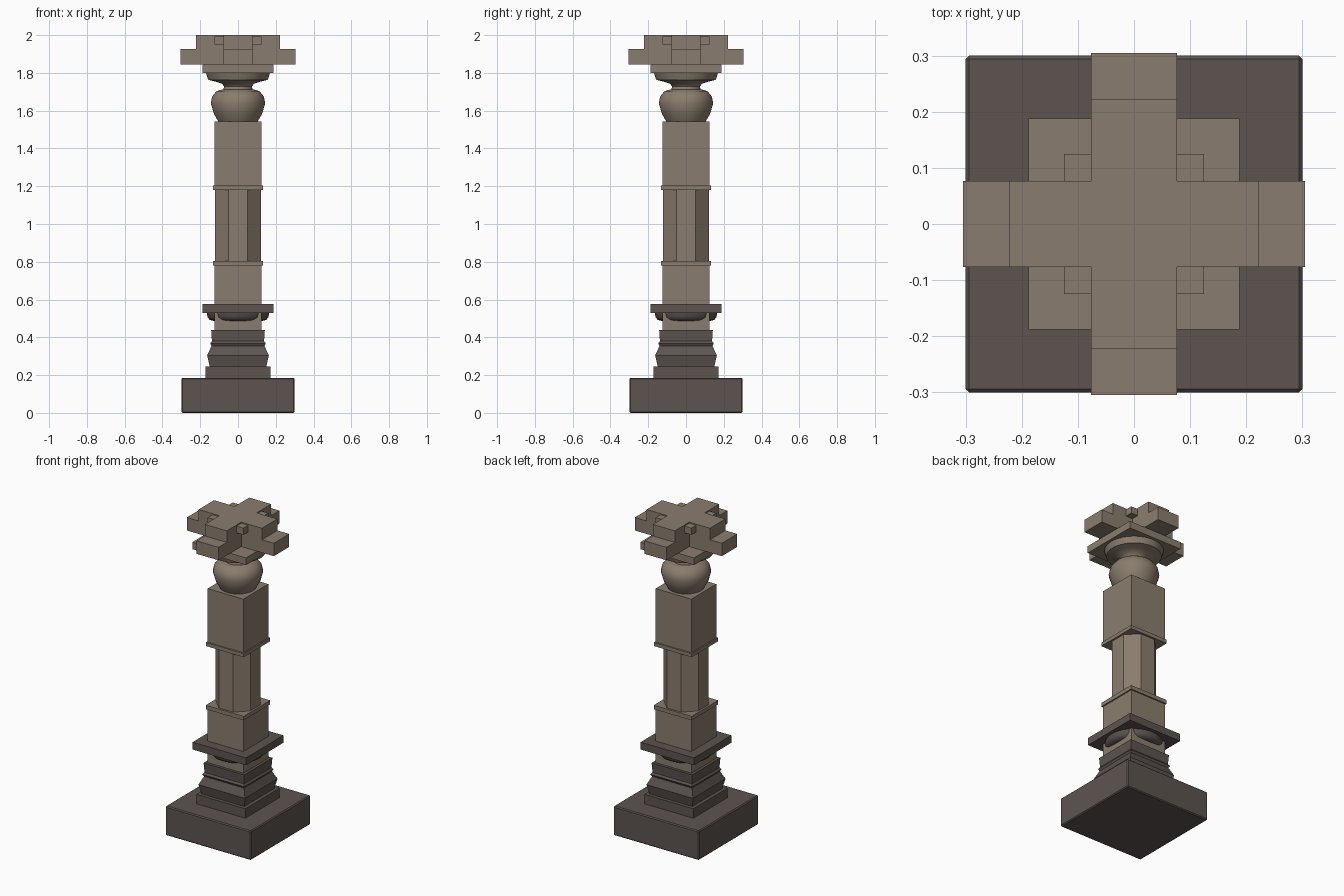
import bpy, bmesh, math

if "Cube" in bpy.data.objects:
    bpy.data.objects.remove(bpy.data.objects["Cube"])


def material(name, color):
    m = bpy.data.materials.new(name)
    m.diffuse_color = (*color, 1)
    m.use_nodes = True
    m.node_tree.nodes["Principled BSDF"].inputs["Base Color"].default_value = m.diffuse_color
    return m


TAN = material("tan stone", (0.255, 0.204, 0.156))
DARK = material("dark stone", (0.108, 0.088, 0.080))


def loft(name, rings, sides, mat, smooth=False):
    """Stack of regular rings (radius, z); square and octagon radii reach to the flat sides."""
    bm = bmesh.new()
    k = 1 if smooth else 1 / math.cos(math.pi / sides)
    rows = []
    for r, z in rings:
        angles = [2 * math.pi * (i + 0.5) / sides for i in range(sides)]
        rows.append([bm.verts.new((r * k * math.cos(a), r * k * math.sin(a), z)) for a in angles])
    for low, high in zip(rows, rows[1:]):
        for i in range(sides):
            j = (i + 1) % sides
            bm.faces.new((low[i], low[j], high[j], high[i]))
    bm.faces.new(rows[0][::-1])
    bm.faces.new(rows[-1])
    mesh = bpy.data.meshes.new(name)
    bm.to_mesh(mesh)
    bm.free()
    mesh.materials.append(mat)
    ob = bpy.data.objects.new(name, mesh)
    bpy.context.collection.objects.link(ob)
    if smooth:
        bpy.ops.object.select_all(action='DESELECT')
        ob.select_set(True)
        bpy.context.view_layer.objects.active = ob
        bpy.ops.object.shade_smooth_by_angle(angle=math.radians(40))
    return ob


def slab(name, half, z0, z1, mat):
    return loft(name, [(half, z0), (half, z1)], 4, mat)


def prism(name, outline, z0, z1, mat):
    """Vertical extrusion of a plan outline."""
    bm = bmesh.new()
    face = bm.faces.new([bm.verts.new((x, y, z0)) for x, y in outline])
    top = bmesh.ops.extrude_face_region(bm, geom=[face])["geom"]
    bmesh.ops.translate(bm, vec=(0, 0, z1 - z0),
                        verts=[g for g in top if isinstance(g, bmesh.types.BMVert)])
    bmesh.ops.recalc_face_normals(bm, faces=bm.faces)
    mesh = bpy.data.meshes.new(name)
    bm.to_mesh(mesh)
    bm.free()
    mesh.materials.append(mat)
    ob = bpy.data.objects.new(name, mesh)
    bpy.context.collection.objects.link(ob)
    return ob


def cross(name, reach, half, z0, z1, mat):
    quarter = [(reach, -half), (reach, half), (half, half)]
    outline = []
    for _ in range(4):
        outline += quarter
        quarter = [(-y, x) for x, y in quarter]
    return prism(name, outline, z0, z1, mat)


# Plinth with softened edges, and stepped moulding
plinth = slab("plinth", 0.30, 0, 0.185, DARK)
bevel = plinth.modifiers.new("soft edges", 'BEVEL')
bevel.width = 0.006
bevel.segments = 1
slab("plinth_step", 0.172, 0.185, 0.245, DARK)
loft("base_moulding", [(0.15, 0.245), (0.163, 0.305), (0.14, 0.355), (0.147, 0.368),
                       (0.138, 0.38), (0.142, 0.44)], 4, DARK)

# Lower square shaft with round cushion and square collar
slab("lower_shaft", 0.125, 0.44, 0.785, TAN)
loft("collar_cushion", [(0.13, 0.487), (0.15, 0.492), (0.162, 0.507), (0.166, 0.53)], 32, DARK, True)
slab("collar", 0.187, 0.53, 0.577, DARK)

# Octagonal middle between two thin bands
slab("lower_band", 0.133, 0.78, 0.805, TAN)
loft("octagonal_shaft", [(0.121, 0.805), (0.121, 1.18)], 8, TAN)
slab("upper_band", 0.133, 1.18, 1.203, TAN)
slab("upper_shaft", 0.125, 1.203, 1.543, TAN)

# Turned ball and flared neck
loft("ball", [(0.105, 1.543), (0.128, 1.583), (0.145, 1.64), (0.137, 1.675),
              (0.115, 1.703), (0.08, 1.713)], 32, TAN, True)
loft("flared_neck", [(0.078, 1.71), (0.074, 1.728), (0.085, 1.743), (0.12, 1.754),
                     (0.158, 1.763), (0.164, 1.78), (0.17, 1.80)], 32, TAN, True)

# Bracket capital
slab("capital_slab", 0.188, 1.80, 1.845, TAN)
cross("lower_bracket", 0.305, 0.077, 1.845, 1.927, TAN)
cross("upper_bracket", 0.222, 0.077, 1.927, 2.0, TAN)

# Small blocks in the inner corners of the bracket
for i in range(4):
    a = i * math.pi / 2
    c, s = round(math.cos(a)), round(math.sin(a))
    square = [(0.07, 0.07), (0.125, 0.07), (0.125, 0.125), (0.07, 0.125)]
    prism("corner_block_%d" % (i + 1), [(c * x - s * y, s * x + c * y) for x, y in square],
          1.95, 1.993, TAN)
